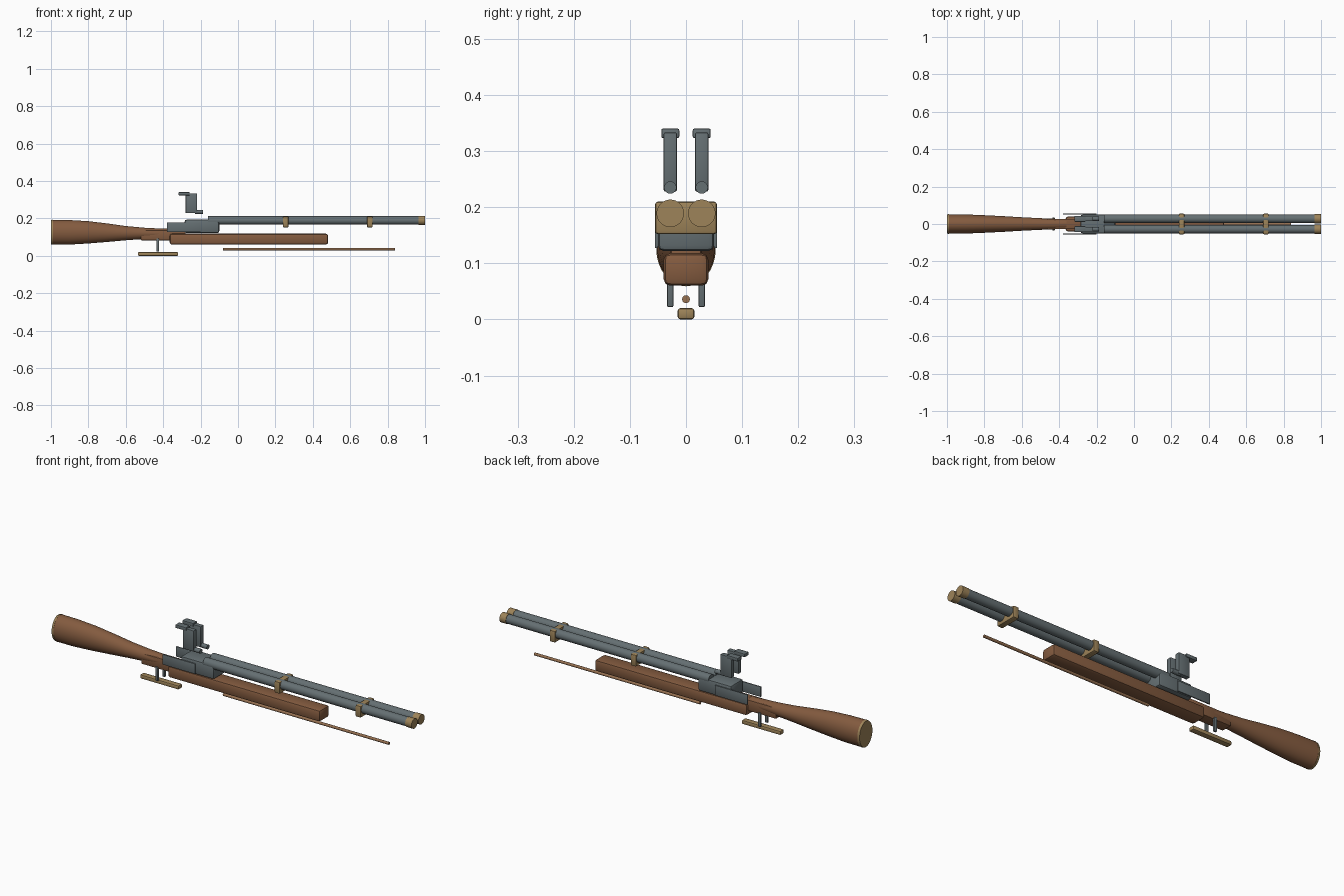
import bpy, bmesh
from math import pi, cos, sin
from mathutils import Matrix

cube = bpy.data.objects.get("Cube")
if cube:
    bpy.data.objects.remove(cube, do_unlink=True)


def material(name, rgb):
    m = bpy.data.materials.new(name)
    m.use_nodes = True
    m.diffuse_color = (*rgb, 1)
    m.node_tree.nodes["Principled BSDF"].inputs["Base Color"].default_value = (*rgb, 1)
    return m


steel = material("steel", (0.13, 0.16, 0.17))
wood = material("wood", (0.23, 0.105, 0.05))
brass = material("brass", (0.34, 0.23, 0.10))
rod_wood = material("rod_wood", (0.30, 0.16, 0.08))


def finish(bm, name, mat):
    bmesh.ops.recalc_face_normals(bm, faces=bm.faces)
    mesh = bpy.data.meshes.new(name)
    bm.to_mesh(mesh)
    bm.free()
    mesh.materials.append(mat)
    ob = bpy.data.objects.new(name, mesh)
    bpy.context.collection.objects.link(ob)
    bpy.ops.object.select_all(action="DESELECT")
    ob.select_set(True)
    bpy.context.view_layer.objects.active = ob
    bpy.ops.object.shade_smooth_by_angle(angle=0.6)
    return ob


def box(name, mat, x, y, z, bevel=0.003):
    """Bevelled box from (low, high) ranges on each axis."""
    bm = bmesh.new()
    bmesh.ops.create_cube(bm, size=1)
    for v in bm.verts:
        v.co = [lo + (c + 0.5) * (hi - lo) for c, (lo, hi) in zip(v.co, (x, y, z))]
    bmesh.ops.bevel(bm, geom=bm.edges[:], offset=bevel, segments=2,
                    profile=0.5, affect="EDGES")
    return finish(bm, name, mat)


def tube(name, mat, x, y, z, radius, sides=32):
    """Cylinder lying along x."""
    bm = bmesh.new()
    place = Matrix.Translation(((x[0] + x[1]) / 2, y, z)) @ Matrix.Rotation(pi / 2, 4, "Y")
    bmesh.ops.create_cone(bm, cap_ends=True, segments=sides, radius1=radius,
                          radius2=radius, depth=x[1] - x[0], matrix=place)
    return finish(bm, name, mat)


def loft(name, mat, sections, sides=32):
    """Skin elliptical sections given as (x, half width, low z, high z)."""
    bm = bmesh.new()
    rings = []
    for x, w, lo, hi in sections:
        angles = [2 * pi * i / sides for i in range(sides)]
        rings.append([bm.verts.new((x, w * cos(a), (lo + hi) / 2 + (hi - lo) / 2 * sin(a)))
                      for a in angles])
    for a, b in zip(rings, rings[1:]):
        for i in range(sides):
            j = (i + 1) % sides
            bm.faces.new((a[i], a[j], b[j], b[i]))
    bm.faces.new(rings[0])
    bm.faces.new(rings[-1])
    return finish(bm, name, mat)


# Shoulder stock, butt plate and wrist
loft("stock", wood, [
    (-0.99, 0.052, 0.060, 0.192), (-0.90, 0.051, 0.060, 0.191),
    (-0.80, 0.047, 0.066, 0.185), (-0.70, 0.042, 0.074, 0.173),
    (-0.60, 0.036, 0.083, 0.159), (-0.50, 0.031, 0.090, 0.150),
    (-0.42, 0.028, 0.092, 0.146), (-0.36, 0.027, 0.092, 0.144)])
loft("butt_plate", brass, [(-1.0, 0.051, 0.061, 0.191), (-0.989, 0.053, 0.059, 0.193)])
box("wrist", wood, (-0.52, -0.28), (-0.028, 0.028), (0.082, 0.138), 0.006)

# Fore stock and ramrod
box("fore_stock", wood, (-0.365, 0.482), (-0.04, 0.04), (0.06, 0.118), 0.012)
tube("ramrod", rod_wood, (-0.08, 0.84), 0, 0.036, 0.007, 16)

# Receiver and trigger guard
box("receiver", steel, (-0.285, -0.10), (-0.05, 0.05), (0.122, 0.193), 0.01)
box("trigger_guard", brass, (-0.535, -0.32), (-0.015, 0.015), (0, 0.02), 0.005)

# Paired parts on both sides
for side, s in (("left", 1), ("right", -1)):
    y = 0.028 * s

    def across(half, centre=y):
        return (centre - half, centre + half)

    tube("barrel_" + side, steel, (-0.16, 0.985), y, 0.189, 0.0225)
    tube("muzzle_ring_" + side, brass, (0.965, 1.0), y, 0.189, 0.0245)
    box("lock_plate_" + side, steel, (-0.38, -0.20), across(0.003, 0.0525 * s),
        (0.127, 0.178), 0.001)
    box("trigger_" + side, steel, (-0.437, -0.423), across(0.0055), (0.022, 0.092), 0.002)
    box("hammer_" + side, steel, (-0.28, -0.218), across(0.012), (0.228, 0.333))
    box("hammer_jaw_" + side, steel, (-0.318, -0.258), across(0.016), (0.323, 0.34))
    tube("hammer_pivot_" + side, steel, (-0.23, -0.186), y, 0.235, 0.011, 24)

# Bands holding the barrels together
for label, x in (("rear", 0.255), ("front", 0.705)):
    box("barrel_band_" + label, brass, (x - 0.015, x + 0.015), (-0.055, 0.055),
        (0.152, 0.21), 0.005)
